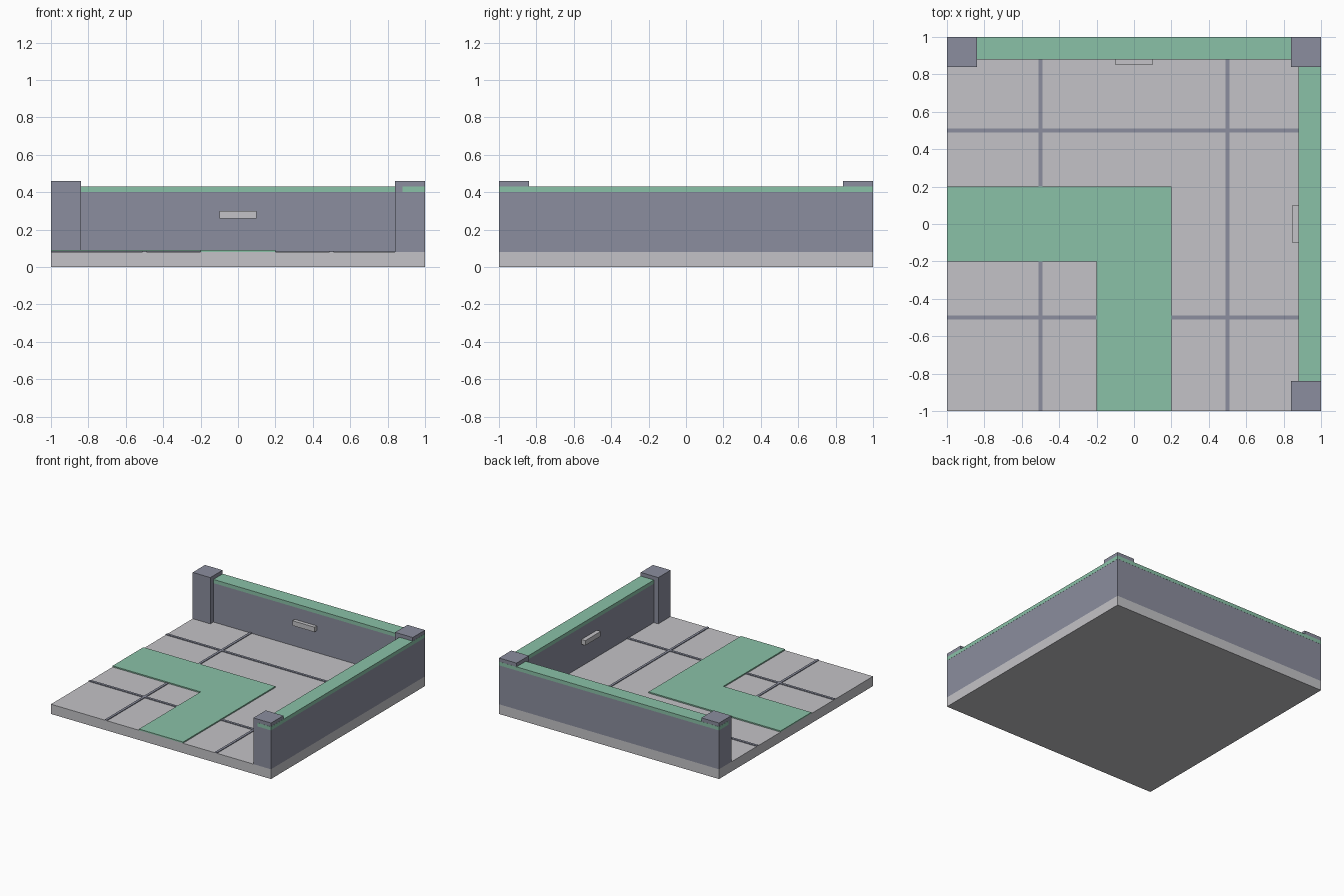
import bpy, bmesh

if "Cube" in bpy.data.objects:
    bpy.data.objects.remove(bpy.data.objects["Cube"])


def material(name, rgb):
    m = bpy.data.materials.new(name)
    m.diffuse_color = (*rgb, 1)
    m.use_nodes = True
    m.node_tree.nodes["Principled BSDF"].inputs["Base Color"].default_value = m.diffuse_color
    return m


STONE = material("light_grey", (0.55, 0.545, 0.57))
WALL = material("slate_blue", (0.258, 0.27, 0.342))
GREEN = material("soft_green", (0.254, 0.533, 0.386))


def prism(name, outline, z0, z1, mat):
    """Extrude a counter-clockwise outline from z0 to z1."""
    bm = bmesh.new()
    face = bm.faces.new([bm.verts.new((x, y, z0)) for x, y in outline])
    top = bmesh.ops.extrude_face_region(bm, geom=[face])["geom"]
    for v in top:
        if isinstance(v, bmesh.types.BMVert):
            v.co.z = z1
    bmesh.ops.recalc_face_normals(bm, faces=bm.faces)
    mesh = bpy.data.meshes.new(name)
    bm.to_mesh(mesh)
    bm.free()
    mesh.materials.append(mat)
    obj = bpy.data.objects.new(name, mesh)
    bpy.context.collection.objects.link(obj)
    return obj


def box(name, x0, x1, y0, y1, z0, z1, mat):
    return prism(name, [(x0, y0), (x1, y0), (x1, y1), (x0, y1)], z0, z1, mat)


# Floor slab
box("floor", -1, 1, -1, 1, 0, 0.08, STONE)

# Raised seams dividing the floor into panels
for i, p in enumerate((-0.5, 0.5)):
    box(f"seam_along_x_{i}", -1, 0.88, p - 0.01, p + 0.01, 0.08, 0.086, WALL)
    box(f"seam_along_y_{i}", p - 0.01, p + 0.01, -1, 0.88, 0.08, 0.086, WALL)

# L-shaped corner path
prism("corner_path", [(-1, -0.2), (-0.2, -0.2), (-0.2, -1), (0.2, -1),
                      (0.2, 0.2), (-1, 0.2)], 0.08, 0.09, GREEN)

# Walls with green caps (caps stand a hair proud of the posts)
E = 1.001
box("back_wall", -1, 1, 0.88, 1, 0.08, 0.40, WALL)
box("right_wall", 0.88, 1, -1, 0.88, 0.08, 0.40, WALL)
box("back_wall_cap", -E, E, 0.88, E, 0.40, 0.43, GREEN)
box("right_wall_cap", 0.88, E, -E, 0.88, 0.40, 0.43, GREEN)

# Corner posts
for name, x, y in (("back_left_post", -0.92, 0.92),
                   ("back_right_post", 0.92, 0.92),
                   ("front_right_post", 0.92, -0.92)):
    box(name, x - 0.08, x + 0.08, y - 0.08, y + 0.08, 0.08, 0.46, WALL)

# Small light bars on the inner wall faces
box("back_wall_light", -0.1, 0.1, 0.85, 0.88, 0.26, 0.30, STONE)
box("right_wall_light", 0.845, 0.88, -0.1, 0.1, 0.26, 0.30, STONE)
